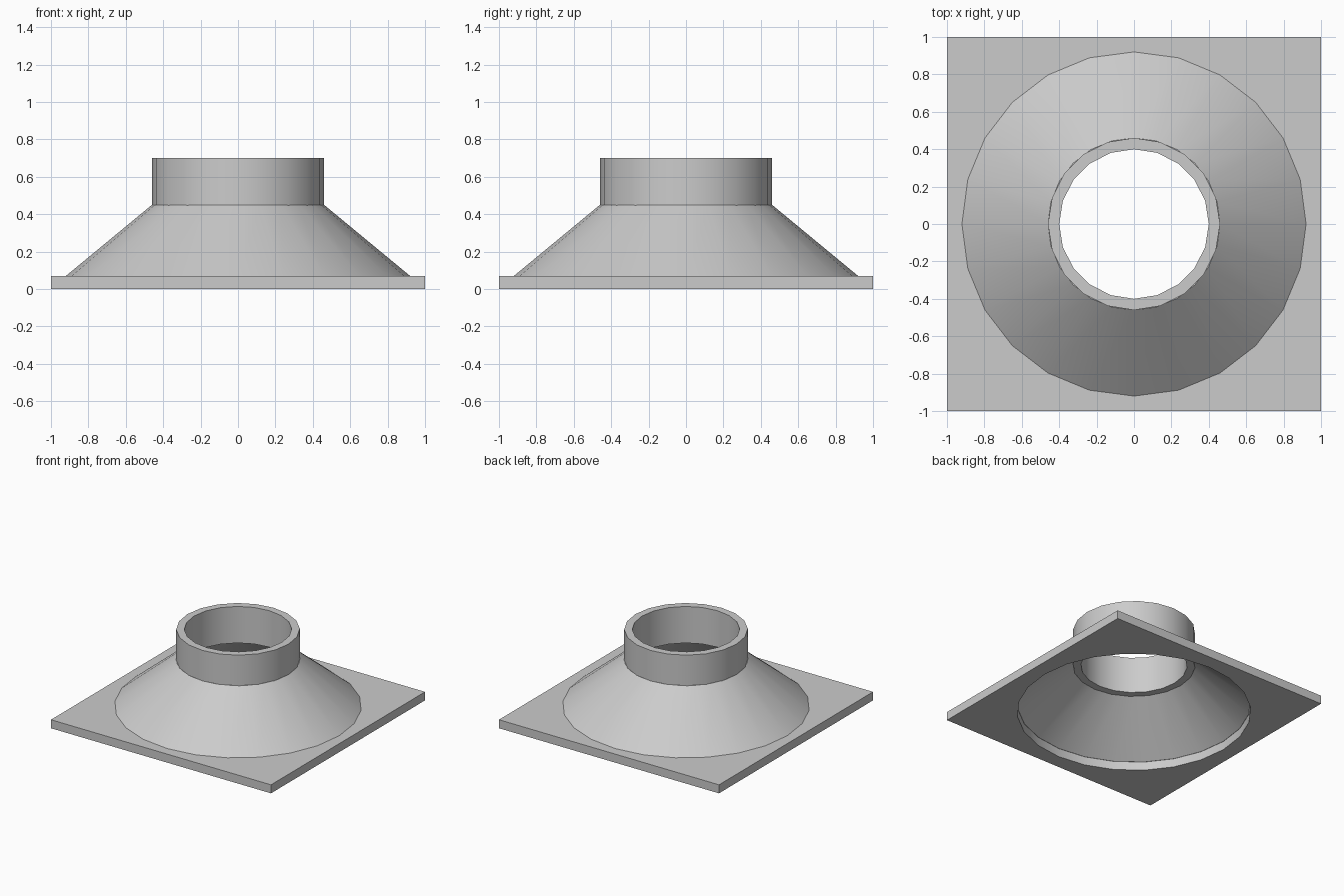
import bpy, bmesh
from math import cos, sin, tau

cube = bpy.data.objects.get("Cube")
if cube:
    bpy.data.objects.remove(cube, do_unlink=True)

grey = bpy.data.materials.new("plain grey")
grey.use_nodes = True
colour = (0.6, 0.6, 0.6, 1)
grey.diffuse_color = colour
grey.node_tree.nodes["Principled BSDF"].inputs["Base Color"].default_value = colour


def ring(bm, sides, radius, z, square=False):
    """Loop of vertices on a circle, or pushed out onto a square of that half width."""
    loop = []
    for i in range(sides):
        x, y = cos(tau * i / sides), sin(tau * i / sides)
        r = radius / max(abs(x), abs(y)) if square else radius
        loop.append(bm.verts.new((x * r, y * r, z)))
    return loop


def tube(name, sides, outer, inner, square=False):
    """Hollow part from (bottom, top) pairs of (radius, z) outside and inside."""
    bm = bmesh.new()
    loops = [ring(bm, sides, r, z, square) for r, z in outer]
    loops += [ring(bm, sides, r, z) for r, z in reversed(inner)]
    for a, b in zip(loops, loops[1:] + loops[:1]):
        for i in range(sides):
            j = (i + 1) % sides
            bm.faces.new((a[i], a[j], b[j], b[i]))
    bmesh.ops.recalc_face_normals(bm, faces=bm.faces)
    mesh = bpy.data.meshes.new(name)
    bm.to_mesh(mesh)
    bm.free()
    mesh.materials.append(grey)
    obj = bpy.data.objects.new(name, mesh)
    bpy.context.collection.objects.link(obj)
    bpy.ops.object.select_all(action="DESELECT")
    obj.select_set(True)
    bpy.context.view_layer.objects.active = obj
    bpy.ops.object.shade_smooth_by_angle()
    return obj


# Square plate with a round opening
tube("base_plate", 24, [(1, 0), (1, 0.07)], [(0.88, 0), (0.88, 0.07)], square=True)
# Sloping hollow cone
tube("cone", 24, [(0.92, 0.07), (0.46, 0.45)], [(0.878, 0.07), (0.41, 0.445)])
# Upright collar, set slightly into the cone
tube("collar", 20, [(0.46, 0.4), (0.46, 0.7)], [(0.4, 0.4), (0.4, 0.7)])
